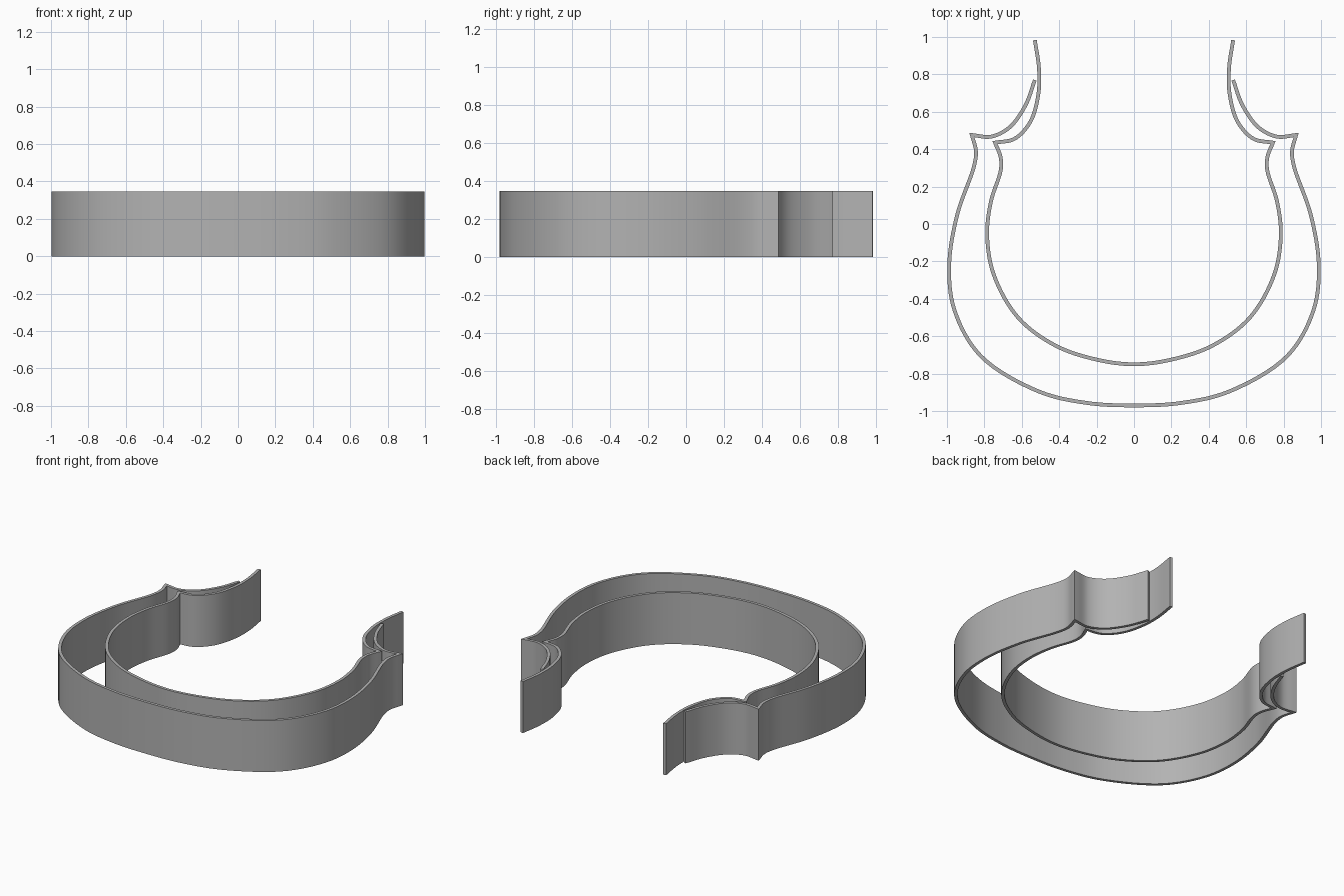
import bpy, bmesh
from mathutils import Vector

HEIGHT = 0.345
THICK = 0.02

cube = bpy.data.objects.get("Cube")
if cube:
    bpy.data.objects.remove(cube, do_unlink=True)

mat = bpy.data.materials.new("plain grey")
mat.use_nodes = True
grey = (0.45, 0.45, 0.45, 1)
mat.diffuse_color = grey
mat.node_tree.nodes["Principled BSDF"].inputs["Base Color"].default_value = grey


def smooth_path(points, steps=8):
    """Centripetal spline through the points, as a list of vectors."""
    p = [Vector(q) for q in points]
    p = [2 * p[0] - p[1]] + p + [2 * p[-1] - p[-2]]
    out = [p[1]]
    for a, b, c, d in zip(p, p[1:], p[2:], p[3:]):
        t1 = (b - a).length ** 0.5
        t2 = t1 + (c - b).length ** 0.5
        t3 = t2 + (d - c).length ** 0.5
        for i in range(1, steps + 1):
            t = t1 + (t2 - t1) * i / steps
            ab = a.lerp(b, t / t1)
            bc = b.lerp(c, (t - t1) / (t2 - t1))
            cd = c.lerp(d, (t - t2) / (t3 - t2))
            out.append(ab.lerp(bc, t / t2).lerp(bc.lerp(cd, (t - t1) / (t3 - t1)), (t - t1) / (t2 - t1)))
    return out


def wall(name, bowl, tail):
    """Upright strip: bowl runs from the front middle to the corner, tail from there to the tip."""
    flip = lambda pts: [(-x, y) for x, y in reversed(pts)]
    body = smooth_path(flip(bowl[1:]) + bowl)
    end = smooth_path(tail)
    other = [Vector((-v.x, v.y)) for v in reversed(end)]
    path = other[:-1] + body + end[1:]
    bm = bmesh.new()
    low = [bm.verts.new((v.x, v.y, 0)) for v in path]
    high = [bm.verts.new((v.x, v.y, HEIGHT)) for v in path]
    for i in range(len(path) - 1):
        bm.faces.new((low[i], low[i + 1], high[i + 1], high[i]))
    mesh = bpy.data.meshes.new(name)
    bm.to_mesh(mesh)
    bm.free()
    mesh.materials.append(mat)
    obj = bpy.data.objects.new(name, mesh)
    bpy.context.collection.objects.link(obj)
    # Give the strip its thickness, then smooth the curved sides only
    solid = obj.modifiers.new("thickness", "SOLIDIFY")
    solid.thickness = THICK
    solid.offset = 0
    solid.use_even_offset = True
    bpy.ops.object.select_all(action="DESELECT")
    obj.select_set(True)
    bpy.context.view_layer.objects.active = obj
    bpy.ops.object.modifier_apply(modifier=solid.name)
    bpy.ops.object.shade_smooth_by_angle(angle=0.6)


# Outer band with short tips
wall("outer_wall",
     [(0, -0.97), (0.25, -0.957), (0.51, -0.895), (0.82, -0.705), (0.96, -0.46), (0.988, -0.22),
      (0.945, 0.05), (0.855, 0.31), (0.845, 0.39), (0.867, 0.476)],
     [(0.867, 0.476), (0.765, 0.467), (0.665, 0.517), (0.58, 0.635), (0.53, 0.77)])

# Inner band with long tips
wall("inner_wall",
     [(0, -0.75), (0.2, -0.725), (0.42, -0.65), (0.62, -0.5), (0.75, -0.27), (0.785, -0.06),
      (0.765, 0.12), (0.712, 0.29), (0.714, 0.36), (0.743, 0.435)],
     [(0.743, 0.435), (0.64, 0.455), (0.555, 0.545), (0.512, 0.69), (0.508, 0.83), (0.53, 0.983)])
